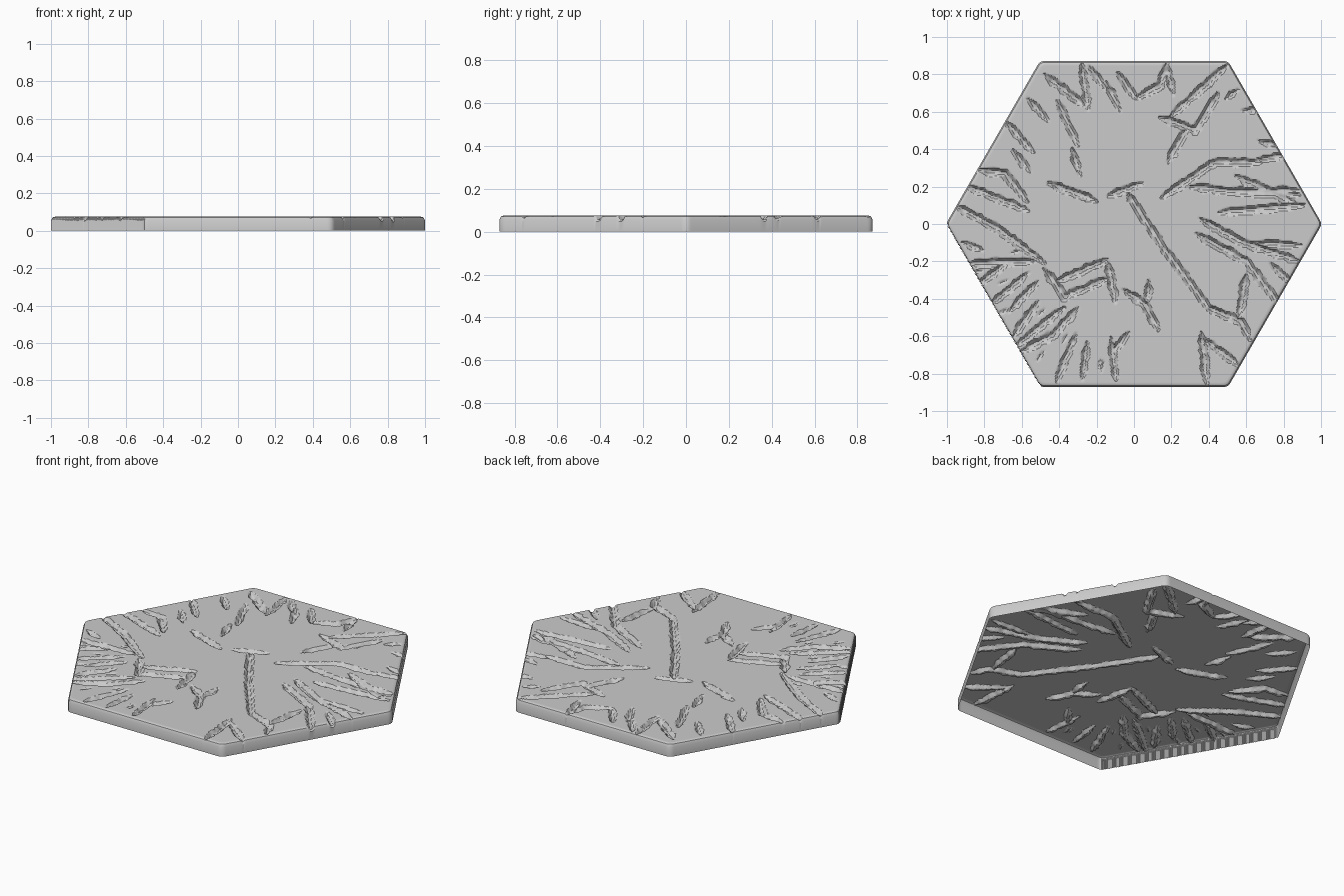
import bpy, bmesh, math, random
from mathutils import Vector, noise

if "Cube" in bpy.data.objects:
    bpy.data.objects.remove(bpy.data.objects["Cube"])

random.seed(4)
N = 125                     # rings of the triangular lattice
TOP, BEVEL = 0.075, 0.02    # plate height, edge rounding
R_OUT, CORNER = 1.006, 0.04 # hexagon radius, corner rounding

# Long, bent cracks: x, y pairs in hundredths
CRACKS = [
    (-4, 17, 6, 2, 16, -13, 40, -45, 57, -52, 62, -62), (-14, 15, 5, 22),
    (15, 14, 43, 33, 68, 33), (30, 20, 57, 17, 88, 18), (54, 26, 86, 11),
    (35, 3, 56, -9, 88, -20), (33, -5, 60, -20, 78, -43), (60, -27, 56, -51),
    (18, 33, 29, 52), (14, 57, 33, 50, 45, 70), (20, 58, 50, 85),
    (1, 67, 14, 74, 18, 87), (-9, 81, 1, 67), (-48, 80, -26, 63),
    (-41, 66, -30, 42), (-33, 40, -29, 26), (-46, 22, -20, 12),
    (-83, 29, -69, 27, -57, 12), (-96, 10, -72, -3, -48, -21),
    (-88, -21, -53, -20), (-48, -24, -37, -39, -14, -29), (-42, -31, -14, -19),
    (-14, -20, -10, -42), (-30, -45, -44, -60, -60, -68), (-6, -35, 6, -43, 13, -57),
    (8, -30, 7, -43), (36, -58, 39, -86), (-3, -58, -12, -70),
]
# Short cracks that point at the middle: angle in degrees, inner and outer radius in hundredths
SHORT = [
    (26, 73, 90), (31, 80, 88), (53, 83, 91), (44, 84, 92), (13, 60, 90), (7, 46, 92),
    (76, 72, 88), (99, 61, 77), (104, 74, 88), (110, 66, 90), (130, 72, 88),
    (143, 66, 88), (151, 62, 76), (170, 57, 92), (188, 82, 92), (199, 68, 92),
    (207, 62, 88), (213, 60, 82), (221, 66, 88), (228, 58, 92), (235, 55, 70),
    (243, 66, 94), (250, 68, 88), (261, 62, 84), (304, 72, 95), (341, 76, 95), (352, 66, 90),
]


def rounded_hexagon(x, y):
    """Move a point of the sharp hexagon outline onto the rounded outline."""
    k = round(math.atan2(y, x) / (math.pi / 3)) * math.pi / 3
    a = x * math.cos(k) + y * math.sin(k)
    b = y * math.cos(k) - x * math.sin(k)
    c = R_OUT - CORNER * 2 / math.sqrt(3)
    if abs(math.atan2(b, a - c)) < math.pi / 6:
        d = math.hypot(a - c, b)
        a, b = c + (a - c) * CORNER / d, b * CORNER / d
    return a * math.cos(k) - b * math.sin(k), a * math.sin(k) + b * math.cos(k)


# Flat triangular lattice for the top
bm = bmesh.new()
lattice, edge_drop = {}, []
for r in range(-N, N + 1):
    for q in range(-N, N + 1):
        t = max(abs(q), abs(r), abs(q + r)) / N
        if t > 1:
            continue
        x = y = 0.0
        if t > 0:
            x, y = rounded_hexagon((q + r / 2) / N / t * R_OUT,
                                   r * math.sqrt(3) / 2 / N / t * R_OUT)
        inset = max(0, BEVEL - R_OUT * 0.866 * (1 - t))
        edge_drop.append(BEVEL - math.sqrt(max(0, BEVEL ** 2 - inset ** 2)))
        lattice[q, r] = bm.verts.new((x * t, y * t, TOP))
for q, r in list(lattice):
    a, b, c, d = (lattice.get(k) for k in ((q, r), (q + 1, r), (q, r + 1), (q + 1, r + 1)))
    if b and c:
        bm.faces.new((a, b, c))
        if d:
            bm.faces.new((b, d, c))

points = [(v.co.x, v.co.y) for v in bm.verts]
depth = [0.0] * len(points)


def carve(path, width, deep):
    """Sink a ragged, tapering groove along a path."""
    total = sum((b - a).length for a, b in zip(path, path[1:]))
    start = 0.0
    for a, b in zip(path, path[1:]):
        ab = b - a
        length = ab.length
        x0, x1 = min(a.x, b.x) - 0.05, max(a.x, b.x) + 0.05
        y0, y1 = min(a.y, b.y) - 0.05, max(a.y, b.y) + 0.05
        for i, (x, y) in enumerate(points):
            if not (x0 < x < x1 and y0 < y < y1):
                continue
            s = max(0, min(1, ((x - a.x) * ab.x + (y - a.y) * ab.y) / length ** 2))
            dist = math.hypot(x - a.x - s * ab.x, y - a.y - s * ab.y)
            along = start + s * length
            taper = min(1, 0.35 + min(along, total - along) / 0.08)
            rough = noise.noise(Vector((x * 28, y * 28, 1.7)))
            w = width * taper * (1 + 0.45 * rough)
            if dist < w:
                cut = deep * taper * min(1, 1.7 * (1 - dist / w)) * (1 + 0.3 * rough)
                depth[i] = max(depth[i], cut)
        start += length


# Long cracks
for c in CRACKS:
    carve([Vector((c[i] / 100, c[i + 1] / 100)) for i in range(0, len(c), 2)], 0.022, 0.021)
# Short cracks around the rim
for angle, r0, r1 in SHORT:
    a = math.radians(angle)
    turn = random.uniform(-0.06, 0.06)
    carve([Vector((math.cos(a - turn), math.sin(a - turn))) * r0 / 100,
           Vector((math.cos(a + turn), math.sin(a + turn))) * r1 / 100], 0.02, 0.019)
# Shallow chips in the worn lower left part
for i in range(14):
    a = math.radians(random.uniform(190, 268))
    p = Vector((math.cos(a), math.sin(a))) * random.uniform(0.62, 0.86)
    carve([p, p * 1.08], 0.014, 0.01)

for v, drop, cut in zip(bm.verts, edge_drop, depth):
    v.co.z = TOP - max(drop, cut) - 0.5 * min(drop, cut)

# Side wall down to the ground, open underneath
rim = [e for e in bm.edges if e.is_boundary]
wall = bmesh.ops.extrude_edge_only(bm, edges=rim)["geom"]
for v in wall:
    if isinstance(v, bmesh.types.BMVert):
        v.co.z = 0
bmesh.ops.recalc_face_normals(bm, faces=bm.faces)
bm.faces.ensure_lookup_table()
if bm.faces[0].normal.z < 0:
    bmesh.ops.reverse_faces(bm, faces=bm.faces)

mesh = bpy.data.meshes.new("cracked_hexagon_tile")
bm.to_mesh(mesh)
bm.free()
tile = bpy.data.objects.new("cracked_hexagon_tile", mesh)
bpy.context.collection.objects.link(tile)
bpy.context.view_layer.objects.active = tile
tile.select_set(True)
bpy.ops.object.shade_smooth_by_angle(angle=math.radians(30))
